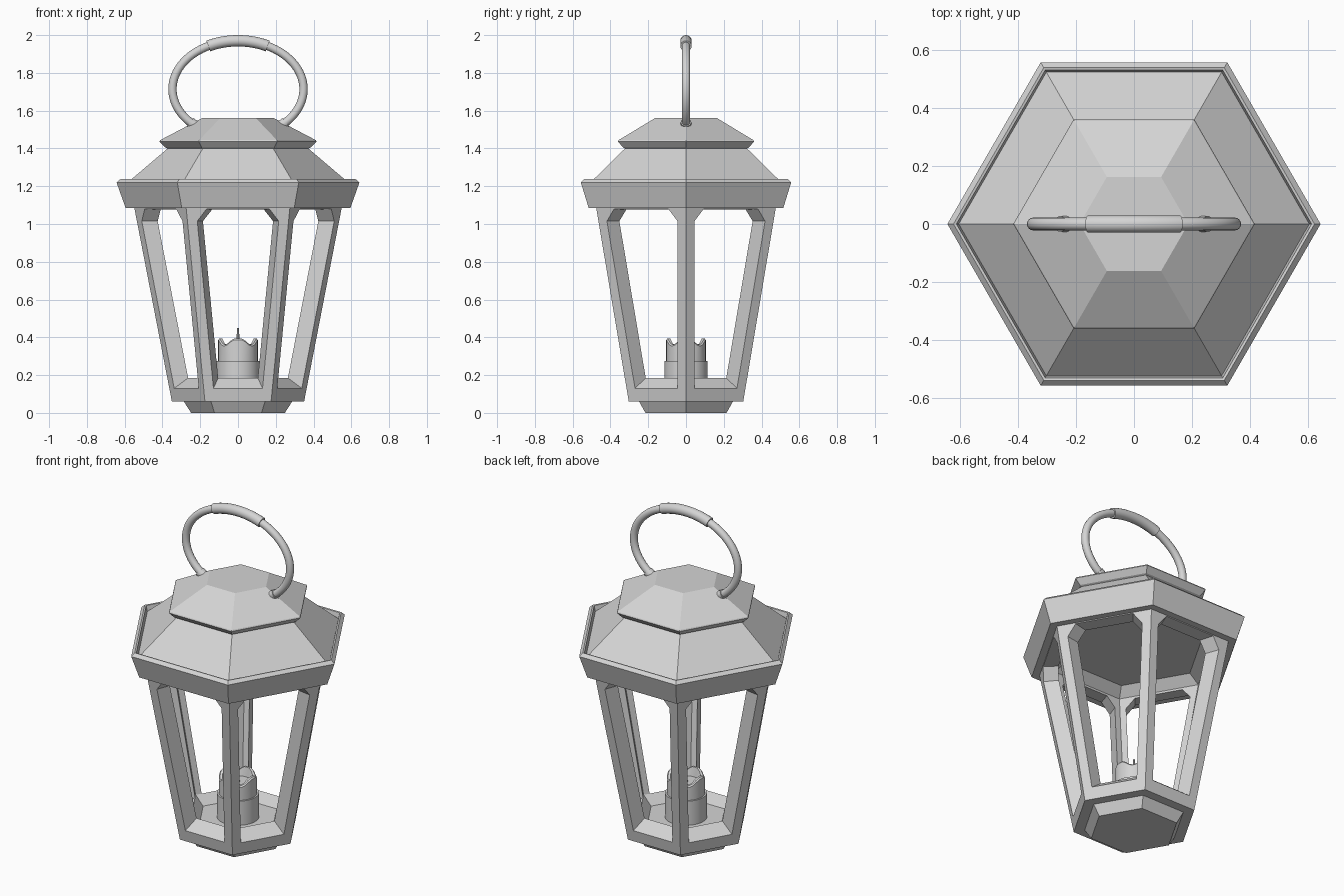
import bpy
import bmesh
from math import sin, cos, pi, radians
from mathutils import Vector

cube = bpy.data.objects.get("Cube")
if cube:
    bpy.data.objects.remove(cube, do_unlink=True)

GREY = (0.66, 0.66, 0.66, 1)
metal = bpy.data.materials.new("plain_grey")
metal.use_nodes = True
metal.diffuse_color = GREY
metal.node_tree.nodes["Principled BSDF"].inputs["Base Color"].default_value = GREY


def finish(bm, name, smooth=False):
    bmesh.ops.remove_doubles(bm, verts=bm.verts, dist=0.0001)
    bmesh.ops.recalc_face_normals(bm, faces=bm.faces)
    mesh = bpy.data.meshes.new(name)
    bm.to_mesh(mesh)
    bm.free()
    mesh.materials.append(metal)
    obj = bpy.data.objects.new(name, mesh)
    bpy.context.collection.objects.link(obj)
    if smooth:
        bpy.ops.object.select_all(action='DESELECT')
        obj.select_set(True)
        bpy.context.view_layer.objects.active = obj
        bpy.ops.object.shade_smooth_by_angle(angle=radians(40))


def skin(rings, name, smooth=False):
    """Join rings of points into one closed skin with end caps."""
    bm = bmesh.new()
    loops = [[bm.verts.new(p) for p in ring] for ring in rings]
    n = len(loops[0])
    for a, b in zip(loops, loops[1:]):
        for i in range(n):
            j = (i + 1) % n
            bm.faces.new((a[i], a[j], b[j], b[i]))
    bm.faces.new(loops[0])
    bm.faces.new(loops[-1])
    finish(bm, name, smooth)


def lathe(profile, sides, name, smooth=False, wave=0.0, wavy=()):
    """Turn (radius, height) points; rings listed in wavy get four notches."""
    rings = []
    for k, (r, z) in enumerate(profile):
        w = wave if k in wavy else 0
        angles = [2 * pi * i / sides for i in range(sides)]
        rings.append([(r * cos(a), r * sin(a), z + w * min(0.5, cos(4 * a)))
                      for a in angles])
    skin(rings, name, smooth)


def arc_tube(start, end, radius, name, steps=32, sides=16):
    """Round tube along part of the handle's ellipse."""
    rx, rz, cz = 0.347, 0.256, 1.714
    rings = []
    for i in range(steps + 1):
        t = radians(start + (end - start) * i / steps)
        centre = Vector((rx * cos(t), 0, cz + rz * sin(t)))
        out = Vector((rz * cos(t), 0, rx * sin(t))).normalized()
        rings.append([centre + radius * (out * cos(a) + Vector((0, sin(a), 0)))
                      for a in (2 * pi * s / sides for s in range(sides))])
    skin(rings, name, True)


# Six-sided frame with a splayed window in each side
BOTTOM, TOP, FLOOR, CEILING = 0.06, 1.2, 0.185, 1.09
SILL, BRACE, HEAD = 0.13, 1.015, 1.08
WALL, INNER_POST = 0.092, 0.036


def frame_radius(z):
    return 0.35 + 0.194 * (z - BOTTOM)


def hexagon(r, z):
    return [Vector((r * cos(k * pi / 3), r * sin(k * pi / 3), z)) for k in range(6)]


def add_face(bm, points):
    bm.faces.new([bm.verts.new(p) for p in points])


def frame_side(bm, angle):
    def point(inner, z, post, side):
        r = frame_radius(z) - (WALL if inner else 0)
        u, d = side * (r / 2 - post), r * cos(pi / 6)
        return bm.verts.new((d * cos(angle) - u * sin(angle),
                             d * sin(angle) + u * cos(angle), z))

    windows = []
    for inner, low, high, sill, head, post, brace in (
            (False, BOTTOM, TOP, SILL, HEAD, 0.052, 0.108),
            (True, FLOOR, CEILING, FLOOR, HEAD - 0.004, INNER_POST, 0.09)):
        halves = []
        for side in (-1, 1):
            corners = [point(inner, low, 0, side), point(inner, high, 0, side)]
            edge = [point(inner, sill, post, side), point(inner, BRACE, post, side),
                    point(inner, head, brace, side)]
            bm.faces.new([corners[0]] + edge + [corners[1]])
            halves.append((corners, edge))
        (lc, le), (rc, re) = halves
        bm.faces.new((lc[1], le[2], re[2], rc[1]))
        if not inner:
            bm.faces.new((lc[0], rc[0], re[0], le[0]))
        windows.append(le + re[::-1])
    outer, inner = windows
    for i in range(6):
        j = (i + 1) % 6
        bm.faces.new((outer[i], outer[j], inner[j], inner[i]))


def dish(bm, z, inset, rise, post):
    """Close the inside with a sloped border and a flat panel."""
    r = frame_radius(z) - WALL
    edge, panel = hexagon(r, z), hexagon(r - inset, z + rise)
    for k in range(6):
        j = (k + 1) % 6
        a, b = edge[k], edge[j]
        corners = [a.lerp(b, post / r), b.lerp(a, post / r)] if post else []
        add_face(bm, [a] + corners + [b, panel[j], panel[k]])
    add_face(bm, panel)


bm = bmesh.new()
for k in range(6):
    frame_side(bm, pi / 6 + k * pi / 3)
for z in (BOTTOM, TOP):
    add_face(bm, hexagon(frame_radius(z), z))
dish(bm, FLOOR, 0.05, -0.055, INNER_POST)
dish(bm, CEILING, 0.06, 0.05, 0)
finish(bm, "window_frame")

# Foot, roof with raised rim, and cap
lathe([(0.248, 0), (0.288, 0.062)], 6, "foot")
lathe([(0.53, 1.19), (0.53, 1.085), (0.595, 1.085), (0.643, 1.22), (0.622, 1.238),
       (0.612, 1.236), (0.604, 1.203), (0.37, 1.402)], 6, "roof")
lathe([(0.36, 1.395), (0.385, 1.405), (0.416, 1.437), (0.412, 1.444),
       (0.187, 1.562)], 6, "cap")

# Handle, grip and end sockets
arc_tube(-47, 227, 0.022, "handle", steps=64)
arc_tube(63, 117, 0.03, "handle_grip")
arc_tube(-50, -43, 0.028, "left_handle_socket", steps=4)
arc_tube(223, 230, 0.028, "right_handle_socket", steps=4)

# Candle in its cup, with a notched melted rim
lathe([(0.115, 0.125), (0.115, 0.275)], 32, "candle_cup", True)
lathe([(0.105, 0.27), (0.105, 0.375), (0.098, 0.383), (0.085, 0.383), (0.075, 0.34)],
      32, "candle", True, wave=0.022, wavy=(1, 2, 3))
lathe([(0.01, 0.335), (0.008, 0.40), (0.004, 0.45)], 8, "wick", True)
